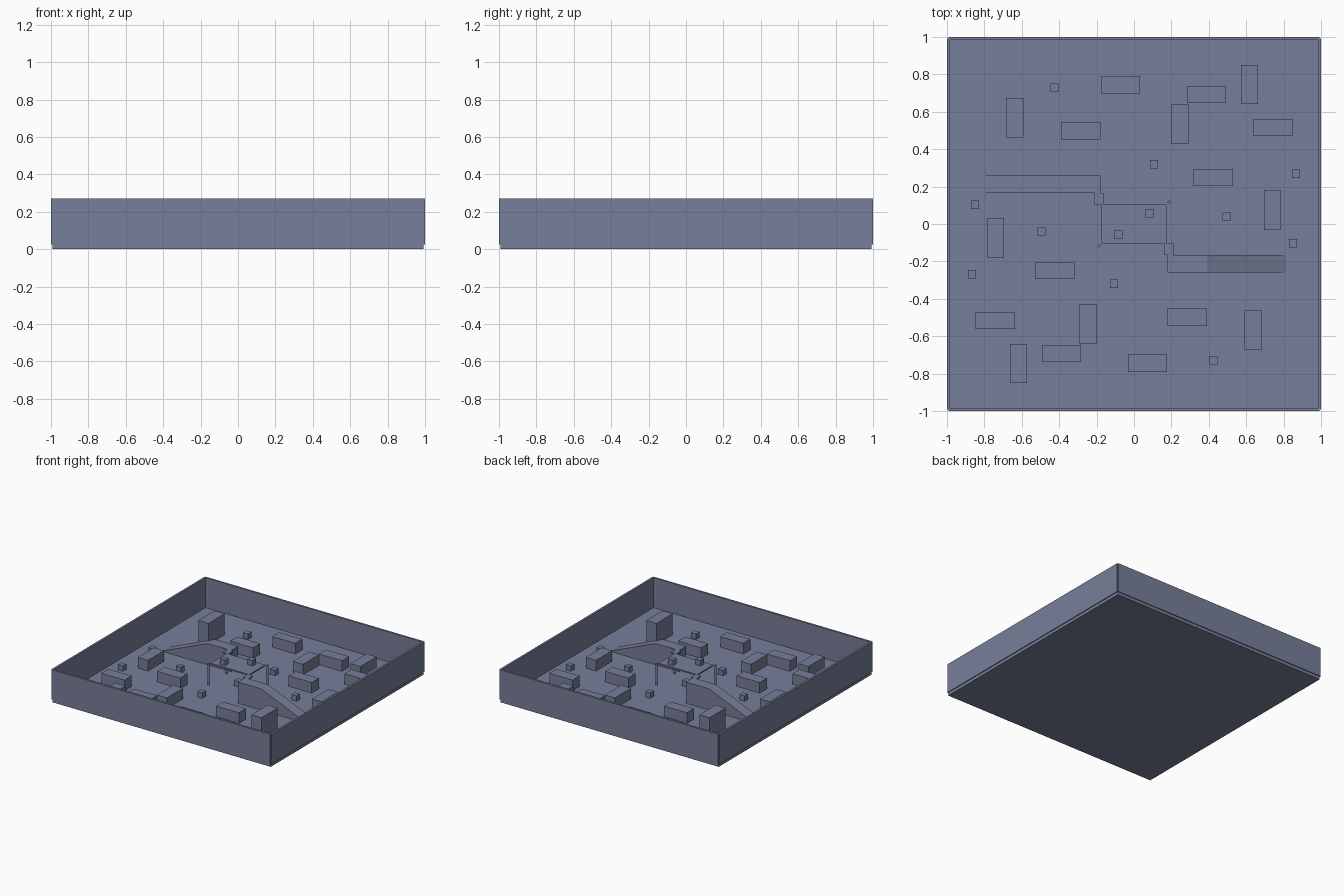
import bpy, math

if "Cube" in bpy.data.objects:
    bpy.data.objects.remove(bpy.data.objects["Cube"])

FLOOR = 0.025   # top of the floor slab
DECK = 0.20     # height of the raised walkway

# slate blue finish used on every part
slate = bpy.data.materials.new("slate")
slate.diffuse_color = (0.184, 0.21, 0.32, 1)
slate.use_nodes = True
slate.node_tree.nodes["Principled BSDF"].inputs["Base Color"].default_value = slate.diffuse_color


def mesh(name, verts, faces):
    me = bpy.data.meshes.new(name)
    me.from_pydata(verts, [], faces)
    me.materials.append(slate)
    ob = bpy.data.objects.new(name, me)
    bpy.context.collection.objects.link(ob)
    return ob


def box(name, x0, x1, y0, y1, z0, z1):
    x0, x1 = sorted((x0, x1))
    y0, y1 = sorted((y0, y1))
    v = [(x, y, z) for z in (z0, z1) for x, y in ((x0, y0), (x1, y0), (x1, y1), (x0, y1))]
    f = [(3, 2, 1, 0), (4, 5, 6, 7), (0, 1, 5, 4), (1, 2, 6, 5), (2, 3, 7, 6), (3, 0, 4, 7)]
    return mesh(name, v, f)


def block(name, x, y, w, d, h, z=FLOOR):
    return box(name, x - w / 2, x + w / 2, y - d / 2, y + d / 2, z, z + h)


def ramp(name, s):
    # side profile (x, z): sloped run then flat landing, extruded along y
    prof = [(0.18, FLOOR), (0.812, FLOOR), (0.39, DECK), (0.18, DECK)]
    v = [(s * x, s * y, z) for y in (-0.259, -0.167) for x, z in prof]
    f = [(0, 1, 2, 3), (7, 6, 5, 4), (0, 4, 5, 1), (1, 5, 6, 2), (2, 6, 7, 3), (3, 7, 4, 0)]
    return mesh(name, v, f)


# floor slab
box("floor", -0.993, 0.993, -0.993, 0.993, 0, FLOOR)

# perimeter walls
for s in (1, -1):
    box("wall_y", -0.993, 0.993, s * 0.983, s * 1.0, FLOOR, 0.27)
    box("wall_x", s * 0.983, s * 1.0, -0.993, 0.993, FLOOR, 0.27)

# half of the layout; the other half is a 180 degree turn about the centre
L, W, H = 0.21, 0.092, 0.087
flat_along_x = [(-0.285, 0.499), (-0.072, 0.744), (0.388, 0.692), (0.742, 0.516), (0.423, 0.249)]
flat_along_y = [(0.245, 0.533), (0.618, 0.746), (0.74, 0.073)]
small = [(-0.425, 0.728), (0.107, 0.32), (0.866, 0.268), (0.497, 0.04), (0.85, -0.104)]

for s in (1, -1):
    # containers
    for x, y in flat_along_x:
        block("container", s * x, s * y, L, W, H)
    for x, y in flat_along_y:
        block("container", s * x, s * y, W, L, H)
    # double-height container
    block("tall_container", s * -0.638, s * 0.568, W, L, 2 * H)
    # small crates on the floor and on the deck
    for x, y in small:
        block("crate", s * x, s * y, 0.045, 0.045, 0.045)
    block("deck_crate", s * 0.085, s * 0.057, 0.045, 0.045, 0.045, DECK)
    # ramp and the walkway joining it to the deck
    ramp("ramp", s)
    box("walkway", s * 0.162, s * 0.21, s * -0.167, s * -0.105, DECK - 0.01, DECK)
    # deck support posts
    for t in (1, -1):
        bpy.ops.mesh.primitive_cylinder_add(
            vertices=16, radius=0.008, depth=DECK - FLOOR,
            location=(s * 0.187, t * 0.117, (DECK + FLOOR) / 2))
        post = bpy.context.object
        post.name = "deck_post"
        post.data.materials.append(slate)
        bpy.ops.object.shade_smooth_by_angle(angle=math.radians(40))

# raised central deck and the crate beneath it
box("deck", -0.175, 0.175, -0.105, 0.105, DECK - 0.01, DECK)
block("lower_crate", 0, 0, 0.045, 0.045, 0.045)
